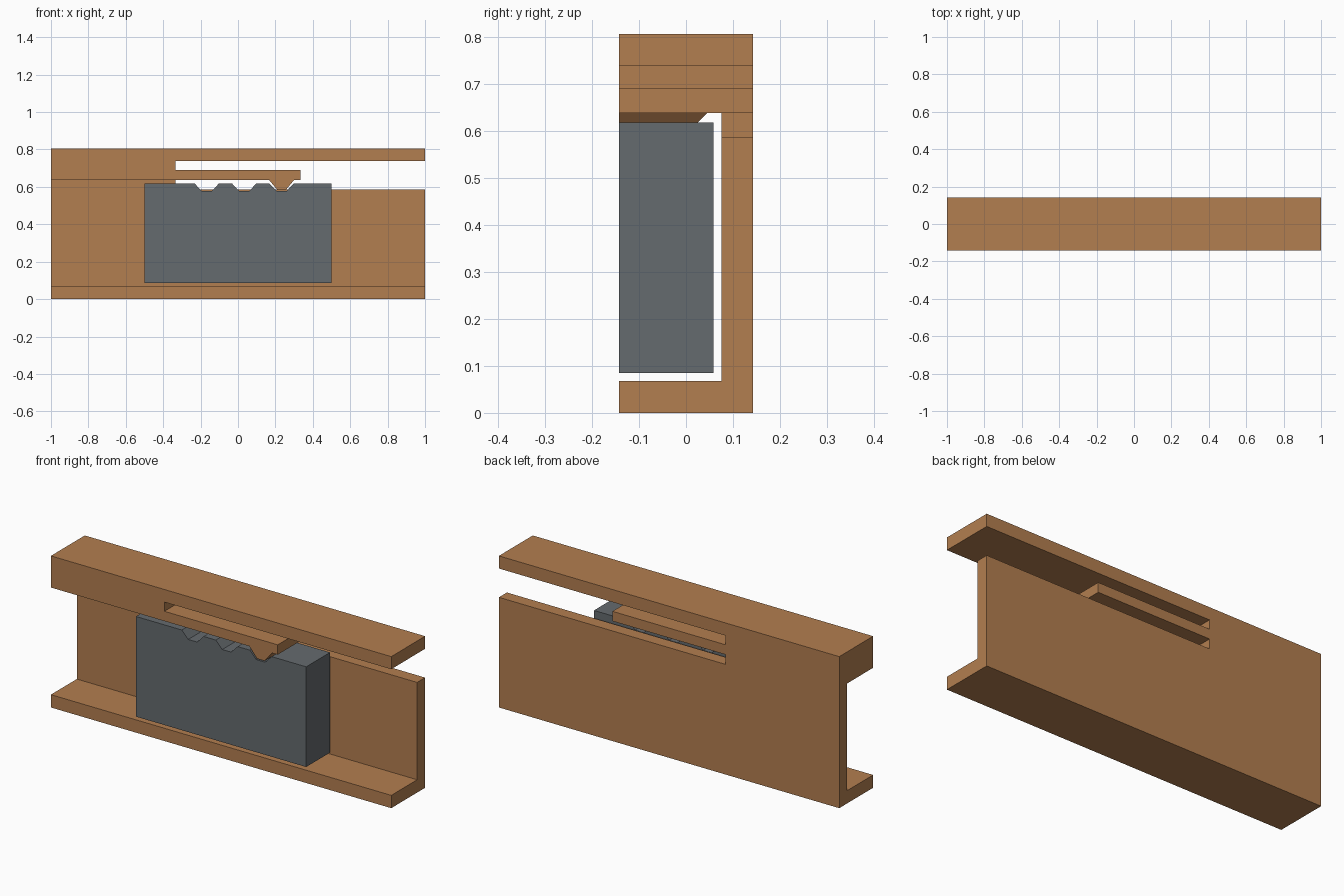
import bpy
import bmesh

if "Cube" in bpy.data.objects:
    bpy.data.objects.remove(bpy.data.objects["Cube"])

FRONT, BACK = -0.142, 0.142
ARM_Z, SLOT_X, TOP = 0.637, 0.333, 0.805


def material(name, rgb):
    mat = bpy.data.materials.new(name)
    mat.use_nodes = True
    mat.diffuse_color = (*rgb, 1)
    mat.node_tree.nodes["Principled BSDF"].inputs["Base Color"].default_value = (*rgb, 1)
    return mat


def prism(name, profile, axis, start, end, mat):
    """Extrude a 2D profile along axis 'x' (profile in y, z) or 'y' (profile in x, z)."""
    def place(a, b, t):
        return (t, a, b) if axis == "x" else (a, t, b)

    bm = bmesh.new()
    base = bm.faces.new([bm.verts.new(place(a, b, start)) for a, b in profile])
    new = bmesh.ops.extrude_face_region(bm, geom=[base])["geom"]
    shift = place(0, 0, end - start)
    bmesh.ops.translate(bm, vec=shift, verts=[v for v in new if isinstance(v, bmesh.types.BMVert)])
    bmesh.ops.recalc_face_normals(bm, faces=bm.faces)
    mesh = bpy.data.meshes.new(name)
    bm.to_mesh(mesh)
    bm.free()
    mesh.materials.append(mat)
    obj = bpy.data.objects.new(name, mesh)
    bpy.context.collection.objects.link(obj)
    return obj


def cut(target, cutter):
    mod = target.modifiers.new("cut", "BOOLEAN")
    mod.operation, mod.solver, mod.object = "DIFFERENCE", "EXACT", cutter
    bpy.context.view_layer.update()
    deps = bpy.context.evaluated_depsgraph_get()
    result = bpy.data.meshes.new_from_object(target.evaluated_get(deps))
    target.modifiers.clear()
    target.data = result
    bpy.data.objects.remove(cutter)


brown = material("warm brown", (0.45, 0.21, 0.08))
grey = material("slate grey", (0.13, 0.145, 0.157))

# Housing: C-shaped channel open to the front
inner = 0.075
channel = [(FRONT, 0), (BACK, 0), (BACK, TOP), (FRONT, TOP),
           (FRONT, ARM_Z), (inner, ARM_Z), (inner, 0.068), (FRONT, 0.068)]
housing = prism("housing", channel, "x", -1, 1, brown)

# Slot around the spring arm, open at the left end
slot = [(-SLOT_X, 0.585), (1.1, 0.585), (1.1, 0.738), (-SLOT_X, 0.738),
        (-SLOT_X, 0.689), (SLOT_X, 0.689), (SLOT_X, ARM_Z), (-SLOT_X, ARM_Z)]
cut(housing, prism("slot_cutter", slot, "y", -0.3, 0.3, brown))

# Detent tooth under the arm, with a sloping back
tooth_x, tooth_z = 0.233, 0.583
tooth = prism("detent_tooth",
              [(tooth_x - 0.067, ARM_Z), (tooth_x - 0.022, tooth_z),
               (tooth_x + 0.022, tooth_z), (tooth_x + 0.067, ARM_Z)],
              "y", FRONT, 0.045, brown)
for v in tooth.data.vertices:
    if v.co.y > 0 and v.co.z < 0.6:
        v.co.y -= ARM_Z - tooth_z

# Sliding block with three notches along its top
block_top, notch_z = 0.617, 0.577
outline = [(-0.5, 0.085), (-0.5, block_top)]
for i in range(3):
    x = tooth_x + 0.2 * (i - 2)
    outline += [(x - 0.064, block_top), (x - 0.026, notch_z),
                (x + 0.026, notch_z), (x + 0.064, block_top)]
outline += [(0.5, block_top), (0.5, 0.085)]
prism("sliding_block", outline, "y", FRONT, 0.058, grey)
